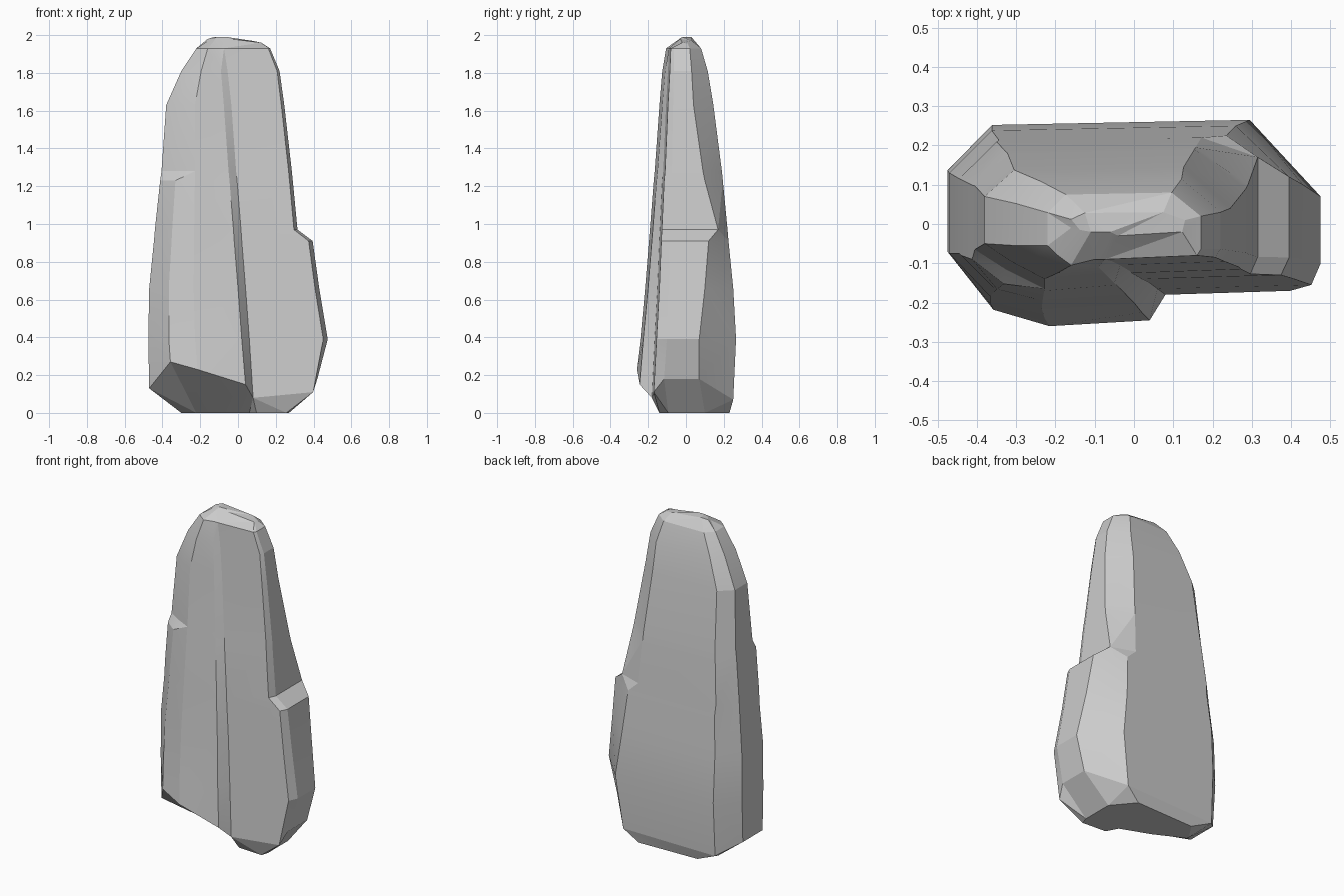
import bpy, bmesh

# Horizontal slices of the stone:
# z, left x, right x, crease x, raised front y, recessed front y, back y,
# front-left chamfer depth, y where the right side turns to the back
SLICES = [
    (0.01, -0.30, 0.27, 0.06, -0.15, -0.15, 0.23, 0.05, 0.10),
    (0.20, -0.47, 0.42, 0.04, -0.26, -0.18, 0.25, 0.19, 0.07),
    (0.40, -0.475, 0.475, 0.02, -0.24, -0.165, 0.265, 0.17, 0.07),
    (0.67, -0.47, 0.43, 0.00, -0.215, -0.15, 0.25, 0.14, 0.10),
    (0.92, -0.445, 0.395, -0.02, -0.195, -0.14, 0.225, 0.12, 0.12),
    (0.98, -0.44, 0.315, -0.024, -0.19, -0.137, 0.22, 0.11, 0.17),
    (1.24, -0.412, 0.29, -0.045, -0.17, -0.125, 0.195, 0.08, 0.10),
    (1.29, -0.405, 0.285, -0.05, -0.165, -0.12, 0.19, 0.10, 0.09),
    (1.64, -0.38, 0.245, -0.075, -0.14, -0.105, 0.145, 0.09, 0.04),
    (1.82, -0.30, 0.22, -0.09, -0.125, -0.095, 0.115, 0.07, 0.03),
    (1.94, -0.22, 0.17, -0.10, -0.105, -0.09, 0.08, 0.05, 0.02),
    (2.00, -0.16, 0.13, -0.06, -0.02, -0.03, 0.03, 0.01, 0.01),
]
# Height offsets around the lower rim, so the base is undercut unevenly
RIM = [-0.06, 0.08, 0.04, -0.04, -0.11, -0.08, -0.01, -0.01, -0.12, -0.13, -0.06]
# How far the undercut pushes the foot back, deepest at the front left
FOOT = [0.20, 0.20, 0.16, 0.09, 0.02, 0, 0, 0, 0, 0, 0]
# Height offsets around the crown, which falls away to the right
CROWN = [-0.02, -0.01, 0, 0, -0.01, -0.03, -0.035, -0.035, -0.02, 0, -0.01]
NONE = [0] * 11


def ring(i, z, xl, xr, xc, yf, ys, yb, cl, cr):
    """Outline of one slice, running from the left side round the front."""
    w = xr - xl
    depth = yb - ys
    lx = xc - xl
    c1 = 0.22 if z < 1.25 else 0.5          # notch in the front-left edge
    pts = [
        (xl, yf + cl), (xl + 0.22 * lx, yf + c1 * cl),
        (xl + 0.5 * lx, yf), (xc, yf + 0.015 * (yf < ys)),
        (xc + 0.04 * min(1, w / 0.6), ys), (xr - 0.025 * w, ys + 0.01),
        (xr, ys + 0.15 * depth), (xr, cr),
        (xr - 0.19 * w, yb), (xl + 0.12 * w, yb - 0.03 * depth),
        (xl, yb - 0.3 * depth),
    ]
    dz = RIM if i == 1 else CROWN if i == len(SLICES) - 1 else NONE
    dy = FOOT if i == 0 else NONE
    return [(x, y + b, z + a) for (x, y), a, b in zip(pts, dz, dy)]


# Standing stone, skinned from the slices
bm = bmesh.new()
rings = [[bm.verts.new(p) for p in ring(i, *s)] for i, s in enumerate(SLICES)]
for a, b in zip(rings, rings[1:]):
    for k in range(len(a)):
        n = (k + 1) % len(a)
        bm.faces.new((a[k], a[n], b[n], b[k]))
bm.faces.new(rings[0][::-1])
bm.faces.new(rings[-1])
bmesh.ops.recalc_face_normals(bm, faces=bm.faces)
bmesh.ops.triangulate(bm, faces=bm.faces)

# Settle on the ground
low = min(v.co.z for v in bm.verts)
bmesh.ops.translate(bm, verts=bm.verts, vec=(0, 0, -low))

mesh = bpy.data.meshes.new("standing_stone")
bm.to_mesh(mesh)
bm.free()
stone = bpy.data.objects.new("standing_stone", mesh)
bpy.context.collection.objects.link(stone)

# Soft facets with the hard ridges kept sharp
bpy.context.view_layer.objects.active = stone
stone.select_set(True)
bpy.ops.object.shade_smooth_by_angle(angle=0.25)
